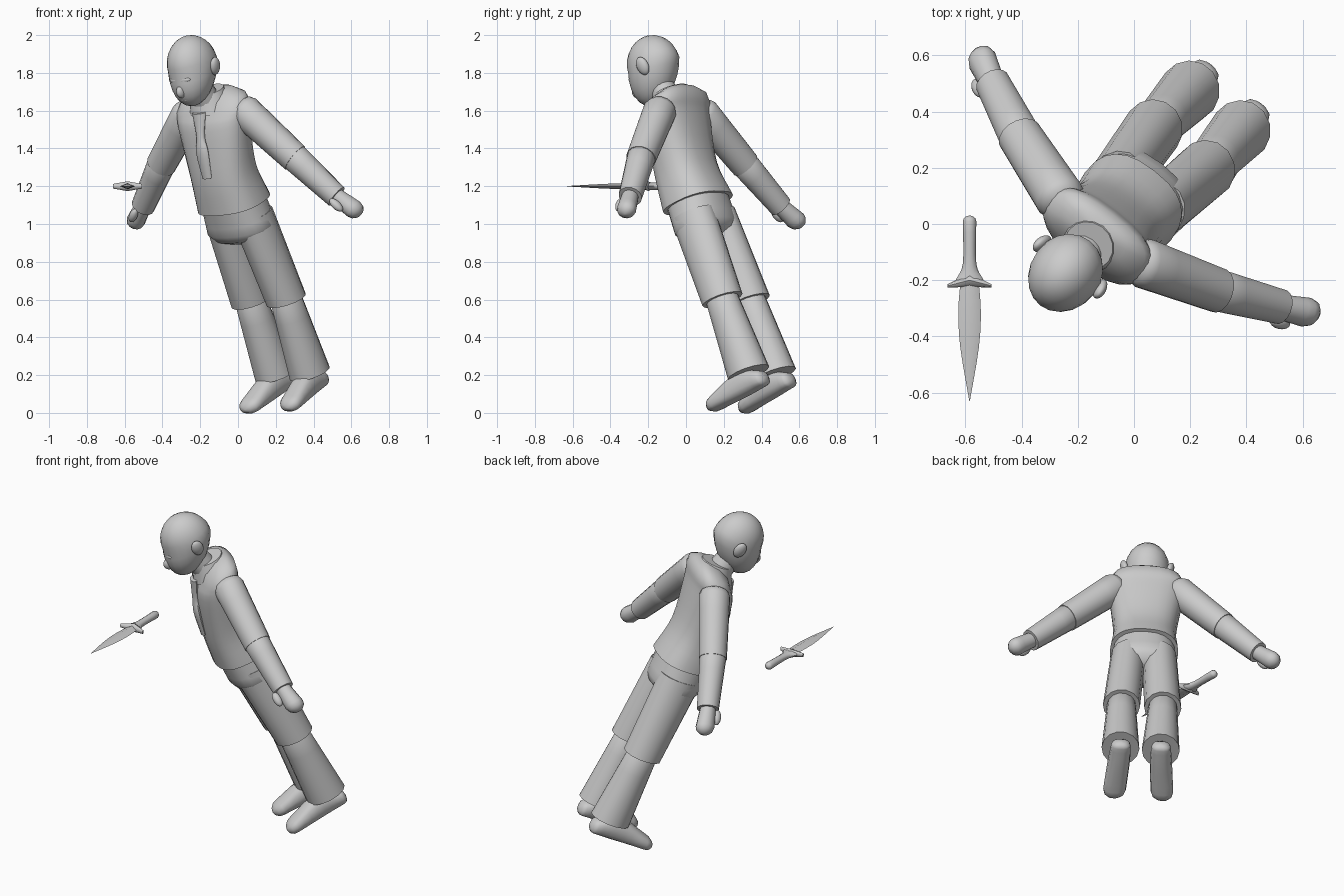
import bpy, bmesh, math
from mathutils import Matrix, Vector

if "Cube" in bpy.data.objects:
    bpy.data.objects.remove(bpy.data.objects["Cube"])

grey = bpy.data.materials.new("plain_grey")
grey.use_nodes = True
grey.diffuse_color = (0.6, 0.6, 0.6, 1)
grey.node_tree.nodes["Principled BSDF"].inputs["Base Color"].default_value = grey.diffuse_color


def point(x, y, z):
    return Vector((x, y, z))


X_AXIS, Y_AXIS, Z_AXIS = point(1, 0, 0), point(0, 1, 0), point(0, 0, 1)

# Section planes for parts that run upward, along the arm, forward or sideways
UPRIGHT = (X_AXIS, Y_AXIS)
ALONG_ARM = ((X_AXIS + Z_AXIS).normalized(), Y_AXIS)
FORWARD = (X_AXIS, Z_AXIS)
SIDEWAYS = (Y_AXIS, Z_AXIS)

# Body frame: an upright figure facing -y, leaned forward and turned
up = point(-0.5, -0.53, 1.72).normalized()
left = point(0.8, -0.6, 0)
left = (left - up * left.dot(up)).normalized()
BODY = Matrix((left, up.cross(left), up)).transposed().to_4x4()
BODY.translation = point(0.26, 0.36, 0.12)

# Floating dagger frame, centred on the guard
DAGGER = Matrix.Translation(point(-0.585, -0.2, 1.2))


def finish(bm, name, placement, mirror):
    """Mirror the mesh if asked, place it and make a smooth object from it."""
    if mirror:
        bmesh.ops.scale(bm, vec=(-1, 1, 1), verts=bm.verts)
    bmesh.ops.transform(bm, matrix=placement, verts=bm.verts)
    bmesh.ops.recalc_face_normals(bm, faces=bm.faces)
    mesh = bpy.data.meshes.new(name)
    bm.to_mesh(mesh)
    bm.free()
    mesh.materials.append(grey)
    mesh.shade_smooth()
    mesh.set_sharp_from_angle(angle=math.radians(50))
    part = bpy.data.objects.new(name, mesh)
    bpy.context.collection.objects.link(part)


def spline(before, start, end, after, t):
    """Smooth value between start and end."""
    slope_in, slope_out = (end - before) / 2, (after - start) / 2
    change = end - start
    bend = 3 * change - 2 * slope_in - slope_out
    twist = slope_in + slope_out - 2 * change
    return start + t * (slope_in + t * (bend + t * twist))


def smooth_sections(sections, steps):
    """Turn (centre, radius, optional depth) into finely spaced sections."""
    rows = [Vector((*s[0], s[1], s[-1])) for s in sections]
    padded = [2 * rows[0] - rows[1], *rows, 2 * rows[-1] - rows[-2]]
    fine = []
    for group in zip(padded, padded[1:], padded[2:], padded[3:]):
        fine += [spline(*group, k / steps) for k in range(steps)]
    return fine + [rows[-1]]


def dome(edge, inner, length):
    """Sections that round off an end."""
    outward = (edge - inner).to_3d().normalized() * length
    result = []
    for degrees in (30, 60, 85):
        angle = math.radians(degrees)
        centre = edge.to_3d() + outward * math.sin(angle)
        result.append(Vector((*centre, *(r * math.cos(angle) for r in edge[3:]))))
    return result


def rounded(value, power):
    return math.copysign(abs(value) ** (2 / power), value)


def tube(name, *sections, plane=UPRIGHT, sides=16, power=2, steps=4,
         start_dome=0, end_dome=0, placement=BODY, mirror=False):
    """Skin a closed tube through a few elliptical sections."""
    rows = smooth_sections(sections, steps)
    first = dome(rows[0], rows[1], start_dome)[::-1] if start_dome else []
    last = dome(rows[-1], rows[-2], end_dome) if end_dome else []
    bm = bmesh.new()
    rings = []
    for row in first + rows + last:
        ring = []
        for i in range(sides):
            angle = math.tau * i / sides
            across = plane[0] * row[3] * rounded(math.cos(angle), power)
            deep = plane[1] * row[4] * rounded(math.sin(angle), power)
            ring.append(bm.verts.new(row.to_3d() + across + deep))
        rings.append(ring)
    for low, high in zip(rings, rings[1:]):
        for i in range(sides):
            bm.faces.new((low[i - 1], low[i], high[i], high[i - 1]))
    bm.faces.new(rings[0])
    bm.faces.new(rings[-1])
    finish(bm, name, placement, mirror)


def ball(name, centre, size, turn=0, chin=False, mirror=False):
    """Ellipsoid; with chin, its lower half is drawn down and forward."""
    bm = bmesh.new()
    bmesh.ops.create_uvsphere(bm, u_segments=20, v_segments=14, radius=1)
    if chin:
        for v in bm.verts:
            if v.co.z < 0:
                v.co.y += v.co.z * 0.45
                v.co.z *= 1.25
    shape = Matrix.Rotation(turn, 4, 'Y') @ Matrix.Diagonal((*size, 1))
    bmesh.ops.transform(bm, matrix=Matrix.Translation(centre) @ shape, verts=bm.verts)
    finish(bm, name, BODY, mirror)


# Head and neck
ball("head", point(0, 0, 1.87), (0.127, 0.15, 0.16), chin=True)
ball("nose", point(0, -0.15, 1.78), (0.022, 0.035, 0.035))
ball("brow", point(0, -0.13, 1.84), (0.07, 0.025, 0.02))
ball("mouth", point(0, -0.13, 1.73), (0.04, 0.022, 0.016))
tube("neck", (point(0, 0.04, 1.6), 0.08), (point(0, 0, 1.76), 0.07))

# Upper garment, collar and hanging tie
tube("torso",
     (point(0, 0.01, 1.07), 0.195, 0.17),
     (point(0, 0, 1.27), 0.18, 0.145),
     (point(0, 0.04, 1.52), 0.21, 0.13),
     (point(0, 0.07, 1.6), 0.225, 0.115),
     sides=24, power=2.5, end_dome=0.11)
tube("collar", (point(0, 0.05, 1.6), 0.12), (point(0, 0.06, 1.7), 0.09))
tube("tie",
     (point(0, -0.06, 1.62), 0.045, 0.02),
     (point(0, -0.1, 1.5), 0.025, 0.02),
     (point(0, -0.125, 1.42), 0.04, 0.02),
     (point(0, -0.145, 1.28), 0.03, 0.015),
     sides=10)

# Seat of the trousers
tube("hips", (point(0, 0.01, 1.13), 0.17, 0.15), (point(0, 0.015, 0.93), 0.195, 0.145),
     sides=20, power=2.3, end_dome=0.08)

# Joints of the left limbs, mirrored for the right ones
shoulder, elbow = point(0.19, 0.08, 1.56), point(0.45, 0.06, 1.29)
wrist, knuckles = point(0.65, 0.06, 1.06), point(0.73, 0.07, 0.98)
hip, knee, ankle = point(0.09, 0.02, 1), point(0.118, 0.06, 0.49), point(0.115, 0.08, 0.06)
heel, instep, toe = point(0.115, 0.15, 0), point(0.12, 0.03, 0.02), point(0.135, -0.16, -0.01)

for side in ("left", "right"):
    flip = side == "right"
    ball(side + "_ear", point(0.13, 0.02, 1.85), (0.022, 0.035, 0.05), turn=0.25, mirror=flip)

    # Arm
    tube(side + "_upper_sleeve", (shoulder, 0.09), (elbow, 0.08),
         plane=ALONG_ARM, start_dome=0.06, mirror=flip)
    tube(side + "_forearm_sleeve", (elbow, 0.076), (wrist, 0.063),
         plane=ALONG_ARM, start_dome=0.05, mirror=flip)
    tube(side + "_hand", (wrist, 0.045), (knuckles, 0.05, 0.055),
         plane=ALONG_ARM, sides=12, end_dome=0.05, mirror=flip)
    ball(side + "_thumb", point(0.68, 0, 1.035), (0.022, 0.024, 0.045), turn=-0.7, mirror=flip)

    # Leg
    tube(side + "_upper_leg", (hip, 0.1, 0.13), (knee, 0.106, 0.114), sides=14, mirror=flip)
    tube(side + "_lower_leg", (knee, 0.083, 0.09), (ankle, 0.108, 0.118),
         sides=14, start_dome=0.05, mirror=flip)
    tube(side + "_shoe", (heel, 0.055, 0.045), (instep, 0.063, 0.07), (toe, 0.065, 0.04),
         plane=FORWARD, sides=14, power=2.5, start_dome=0.03, end_dome=0.055, mirror=flip)

# Floating dagger
tube("dagger_handle",
     (point(0, 0.21, 0), 0.024),
     (point(0, 0.06, 0), 0.024, 0.02),
     (point(0, 0, 0), 0.05, 0.02),
     plane=FORWARD, sides=10, start_dome=0.02, placement=DAGGER)
tube("dagger_guard",
     (point(-0.078, -0.02, 0), 0.006, 0.012),
     (point(0, 0, 0), 0.024, 0.026),
     (point(0.078, -0.02, 0), 0.006, 0.012),
     plane=SIDEWAYS, sides=8, steps=1, placement=DAGGER)
tube("dagger_blade",
     (point(0, 0, 0), 0.032, 0.017),
     (point(0, -0.11, 0), 0.04, 0.016),
     (point(0, -0.24, 0), 0.033, 0.012),
     (point(0, -0.43, 0), 0.001),
     plane=FORWARD, sides=4, steps=3, placement=DAGGER)
